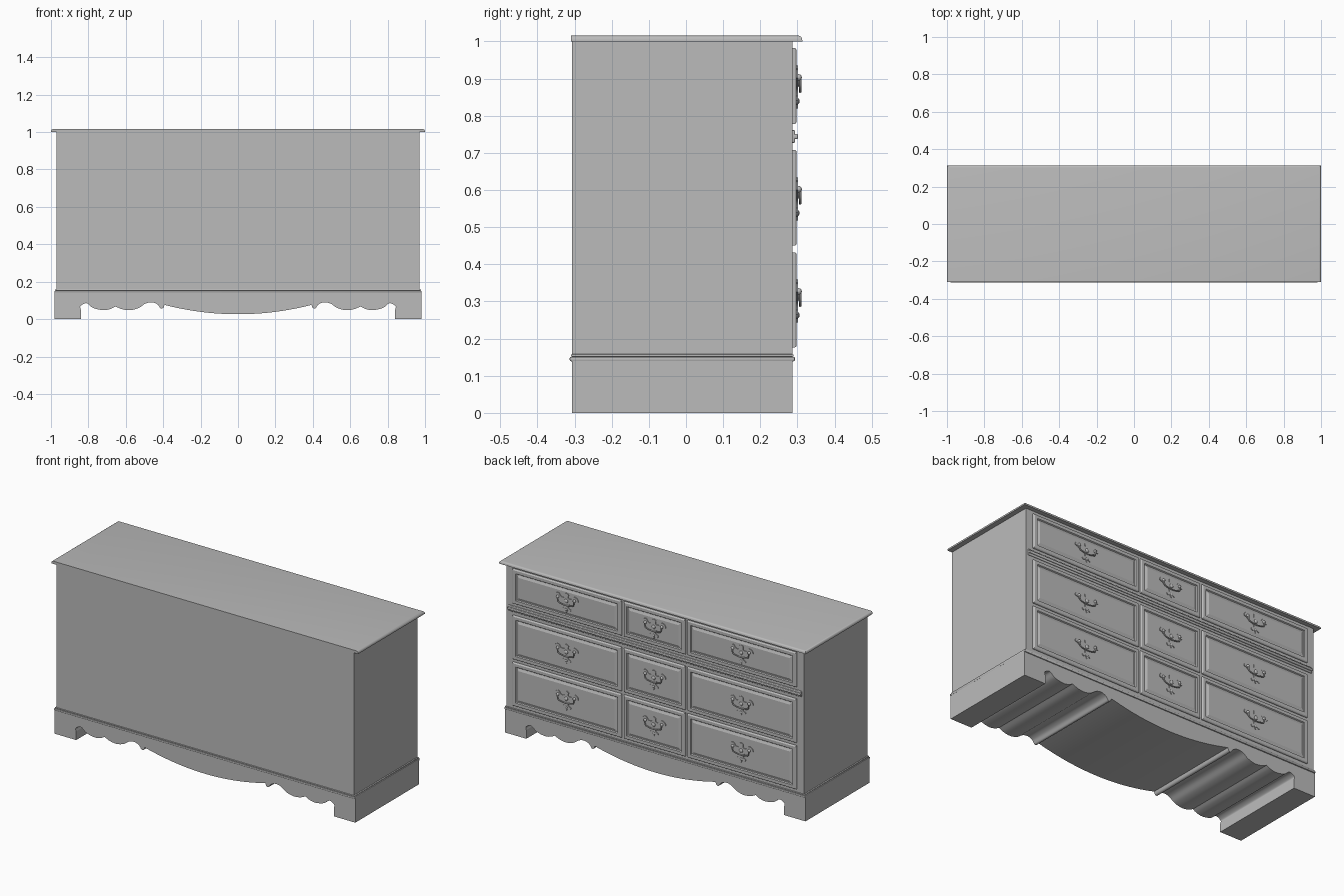
import bpy, bmesh, math
from mathutils import Vector

cube = bpy.data.objects.get("Cube")
if cube:
    bpy.data.objects.remove(cube)

grey = bpy.data.materials.new("grey_paint")
grey.use_nodes = True
COLOUR = (0.5, 0.5, 0.5, 1)
grey.diffuse_color = COLOUR
grey.node_tree.nodes["Principled BSDF"].inputs["Base Color"].default_value = COLOUR


def finish(name, bm, smooth=False):
    bmesh.ops.recalc_face_normals(bm, faces=bm.faces[:])
    mesh = bpy.data.meshes.new(name)
    bm.to_mesh(mesh)
    bm.free()
    mesh.materials.append(grey)
    obj = bpy.data.objects.new(name, mesh)
    bpy.context.collection.objects.link(obj)
    if smooth:
        bpy.ops.object.select_all(action='DESELECT')
        obj.select_set(True)
        bpy.context.view_layer.objects.active = obj
        bpy.ops.object.shade_smooth_by_angle(angle=math.radians(35))
    return obj


def box(bm, low, high):
    made = bmesh.ops.create_cube(bm, size=1)["verts"]
    for v in made:
        v.co = Vector([l + (h - l) * (c + 0.5) for l, h, c in zip(low, high, v.co)])
    return made


def prism(bm, outline, y0, y1):
    """Extrude an (x, z) outline from y0 to y1."""
    face = bm.faces.new([bm.verts.new((x, y0, z)) for x, z in outline])
    made = bmesh.ops.extrude_face_region(bm, geom=[face])["geom"]
    for v in made:
        if isinstance(v, bmesh.types.BMVert):
            v.co.y = y1


def spline(points, steps=5):
    """Smooth curve through the points."""
    pts = [points[0]] + points + [points[-1]]
    out = []
    for a, b, c, d in zip(pts, pts[1:], pts[2:], pts[3:]):
        for i in range(steps):
            t = i / steps
            out.append(tuple(q + t / 2 * (r - p + t * (2*p - 5*q + 4*r - s + t * (3*(q - r) + s - p)))
                             for p, q, r, s in zip(a, b, c, d)))
    return out + [points[-1]]


BACK, FACE = -0.307, 0.287

# Carcass
bm = bmesh.new()
box(bm, (-0.97, BACK, 0.15), (0.97, FACE, 1.0))
finish("carcass", bm)

# Top slab, rounded along the drawer side and both ends
bm = bmesh.new()
box(bm, (-1, -0.31, 1.0), (1, 0.313, 1.016))
edges = [e for e in bm.edges if all(v.co.z > 1.01 for v in e.verts)
         and any(v.co.y > 0 for v in e.verts)]
bmesh.ops.bevel(bm, geom=edges, offset=0.012, segments=4, profile=0.5, affect='EDGES')
finish("top_slab", bm, True)

# Scalloped plinth
scallop = spline([(0.84, 0.05), (0.842, 0.07), (0.81, 0.085), (0.775, 0.06), (0.72, 0.048),
                  (0.68, 0.055), (0.655, 0.068)])
scallop += spline([(0.655, 0.068), (0.62, 0.053), (0.575, 0.048), (0.53, 0.06), (0.495, 0.083),
                   (0.46, 0.09), (0.43, 0.078), (0.414, 0.058), (0.4, 0.06), (0.393, 0.076)])[1:]
scallop += [(x, 0.026 + 0.05 * (x / 0.393) ** 2) for x in [0.393 * (1 - i / 12) for i in range(1, 13)]]
half = [(0.98, 0.145), (0.98, 0), (0.84, 0)] + scallop
bm = bmesh.new()
prism(bm, half + [(-x, z) for x, z in reversed(half[:-1])], BACK, FACE)
finish("plinth", bm, True)

# Plinth moulding: a bead with a thinner fillet above
bm = bmesh.new()
for grow, z0, z1 in ((0.006, 0.139, 0.151), (0.003, 0.151, 0.158)):
    box(bm, (-0.975 - grow, BACK - grow, z0), (0.975 + grow, FACE + grow, z1))
bmesh.ops.bevel(bm, geom=bm.edges[:], offset=0.003, segments=2, profile=0.5, affect='EDGES')
finish("plinth_moulding", bm, True)

# Waist moulding between the first and second drawer rows
bm = bmesh.new()
for out, z0, z1 in ((0.007, 0.727, 0.761), (0.015, 0.737, 0.751)):
    box(bm, (-0.957, FACE - 0.01, z0), (0.957, FACE + out, z1))
bmesh.ops.bevel(bm, geom=bm.edges[:], offset=0.004, segments=3, profile=0.5, affect='EDGES')
finish("waist_moulding", bm, True)


def drawer(x0, x1, z0, z1):
    """Front with rounded lip, recessed groove and raised centre field."""
    bm = bmesh.new()
    loops = []
    for inset, y in ((0, FACE - 0.002), (0, 0.293), (0.002, 0.296), (0.005, 0.298), (0.022, 0.298),
                     (0.026, 0.292), (0.03, 0.292), (0.042, 0.297)):
        a, b, c, d = x0 + inset, x1 - inset, z0 + inset, z1 - inset
        loops.append([bm.verts.new((x, y, z)) for x, z in ((a, c), (b, c), (b, d), (a, d))])
    for p, q in zip(loops, loops[1:]):
        for i in range(4):
            j = (i + 1) % 4
            bm.faces.new((p[i], p[j], q[j], q[i]))
    bm.faces.new(loops[0])
    bm.faces.new(loops[-1])
    return finish("drawer_front", bm)


def knob(bm, x, y, z, r, flat=1.0):
    made = bmesh.ops.create_uvsphere(bm, u_segments=10, v_segments=6, radius=r)["verts"]
    for v in made:
        v.co = Vector((x + v.co.x, y + v.co.y * flat, z + v.co.z))


def tube(bm, path, y, r):
    rings = []
    for i, (x, z) in enumerate(path):
        a, b = path[max(i - 1, 0)], path[min(i + 1, len(path) - 1)]
        t = Vector((b[0] - a[0], 0, b[1] - a[1])).normalized()
        n = Vector((-t.z, 0, t.x))
        rings.append([bm.verts.new(Vector((x, y, z)) + r * (n * math.cos(k) + Vector((0, math.sin(k), 0))))
                      for k in [math.tau * s / 6 for s in range(6)]])
    for p, q in zip(rings, rings[1:]):
        for i in range(6):
            j = (i + 1) % 6
            bm.faces.new((p[i], p[j], q[j], q[i]))


# Leaf-shaped pull plate outline, right half from top to bottom
leaf = spline([(0, 0.05), (0.014, 0.042), (0.012, 0.024), (0.034, 0.022), (0.05, 0.04), (0.07, 0.034),
               (0.078, 0.016), (0.06, 0.008), (0.045, -0.004), (0.02, -0.012), (0.012, -0.032),
               (0.03, -0.044), (0.022, -0.056), (0.01, -0.05), (0, -0.066)], 3)
bail = spline([(0.054, 0.018), (0.05, -0.008), (0.03, -0.016), (0, -0.02)], 4)


def pull(x, z):
    bm = bmesh.new()
    outline = leaf + [(-a, b) for a, b in reversed(leaf[1:-1])]
    prism(bm, outline, 0.294, 0.3015)
    tube(bm, bail + [(-a, b) for a, b in reversed(bail[:-1])], 0.307, 0.004)
    for s in (-1, 1):
        knob(bm, s * 0.054, 0.303, 0.018, 0.009)
    knob(bm, 0, 0.301, 0.004, 0.012, 0.6)
    knob(bm, 0, 0.301, -0.046, 0.008, 0.6)
    bmesh.ops.translate(bm, verts=bm.verts[:], vec=(x, 0, z))
    return finish("drawer_pull", bm, True)


# Three rows of three drawers
for z0, z1 in ((0.176, 0.432), (0.45, 0.708), (0.778, 0.982)):
    for x0, x1 in ((-0.925, -0.215), (-0.2, 0.2), (0.215, 0.925)):
        drawer(x0, x1, z0, z1)
        pull((x0 + x1) / 2, (z0 + z1) / 2 + 0.005)
